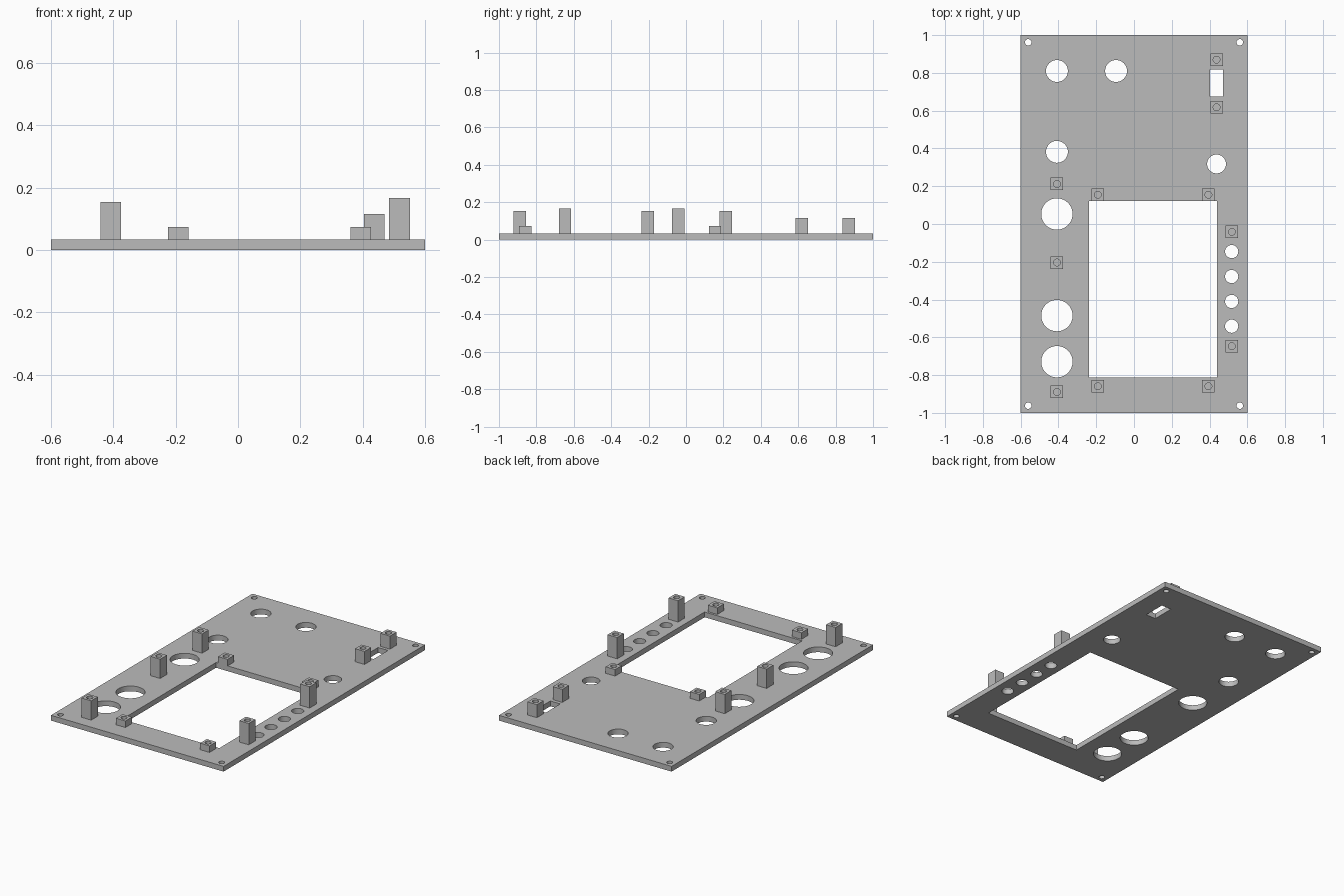
import bpy, bmesh
from mathutils import Matrix

if "Cube" in bpy.data.objects:
    bpy.data.objects.remove(bpy.data.objects["Cube"])

T = 0.033      # plate thickness
S = 0.066      # standoff width

grey = bpy.data.materials.new("plain_grey")
grey.diffuse_color = (0.5, 0.5, 0.5, 1)
grey.use_nodes = True
grey.node_tree.nodes["Principled BSDF"].inputs["Base Color"].default_value = grey.diffuse_color


def add_box(bm, x0, x1, y0, y1, z0, z1):
    m = (Matrix.Translation(((x0 + x1) / 2, (y0 + y1) / 2, (z0 + z1) / 2))
         @ Matrix.Diagonal((x1 - x0, y1 - y0, z1 - z0, 1)))
    bmesh.ops.create_cube(bm, size=1, matrix=m)


def add_cylinder(bm, x, y, r, z0, z1, sides):
    bmesh.ops.create_cone(bm, cap_ends=True, segments=sides, radius1=r, radius2=r,
                          depth=z1 - z0, matrix=Matrix.Translation((x, y, (z0 + z1) / 2)))


def make(name, bm):
    me = bpy.data.meshes.new(name)
    bm.to_mesh(me)
    bm.free()
    me.materials.append(grey)
    ob = bpy.data.objects.new(name, me)
    bpy.context.collection.objects.link(ob)
    return ob


def cut(ob, cutter):
    mod = ob.modifiers.new("cut", 'BOOLEAN')
    mod.operation = 'DIFFERENCE'
    mod.solver = 'EXACT'
    mod.object = cutter
    bpy.context.view_layer.objects.active = ob
    bpy.ops.object.modifier_apply(modifier=mod.name)
    bpy.data.objects.remove(cutter)
    # smooth the round bores, keep the edges sharp
    bpy.ops.object.select_all(action='DESELECT')
    ob.select_set(True)
    bpy.ops.object.shade_smooth_by_angle()


# Face plate
bm = bmesh.new()
add_box(bm, -0.6, 0.6, -1, 1, 0, T)
plate = make("face_plate", bm)

# Openings: corner screws, jacks, knobs, round sensor, buttons
holes = [(x, y, 0.017) for x in (-0.56, 0.56) for y in (-0.962, 0.962)]
holes += [(-0.408, 0.81, 0.058), (-0.095, 0.81, 0.058), (-0.408, 0.382, 0.058)]
holes += [(-0.408, y, 0.083) for y in (0.053, -0.485, -0.729)]
holes += [(0.437, 0.318, 0.05)]
holes += [(0.517, y, 0.035) for y in (-0.146, -0.278, -0.41, -0.541)]
bm = bmesh.new()
for x, y, r in holes:
    add_cylinder(bm, x, y, r, -0.1, 0.1, 48)
add_box(bm, -0.238, 0.439, -0.812, 0.122, -0.1, 0.1)   # display window
add_box(bm, 0.402, 0.471, 0.674, 0.817, -0.1, 0.1)     # slide switch slot
cut(plate, make("opening_cutter", bm))

# Square standoffs with blind screw holes: name, top height, positions
groups = [
    ("knob_standoff", 0.154, [(-0.408, y) for y in (0.212, -0.204, -0.889)]),
    ("display_standoff", 0.074, [(x, y) for x in (-0.191, 0.394) for y in (0.155, -0.859)]),
    ("switch_standoff", 0.115, [(0.437, 0.87), (0.437, 0.618)]),
    ("button_standoff", 0.167, [(0.518, -0.042), (0.518, -0.647)]),
]
for name, top, spots in groups:
    for i, (x, y) in enumerate(spots):
        bm = bmesh.new()
        add_box(bm, x - S / 2, x + S / 2, y - S / 2, y + S / 2, T - 0.005, top)
        post = make(f"{name}_{i + 1}", bm)
        bm = bmesh.new()
        add_cylinder(bm, x, y, 0.018, T, top + 0.05, 24)
        cut(post, make("screw_cutter", bm))
